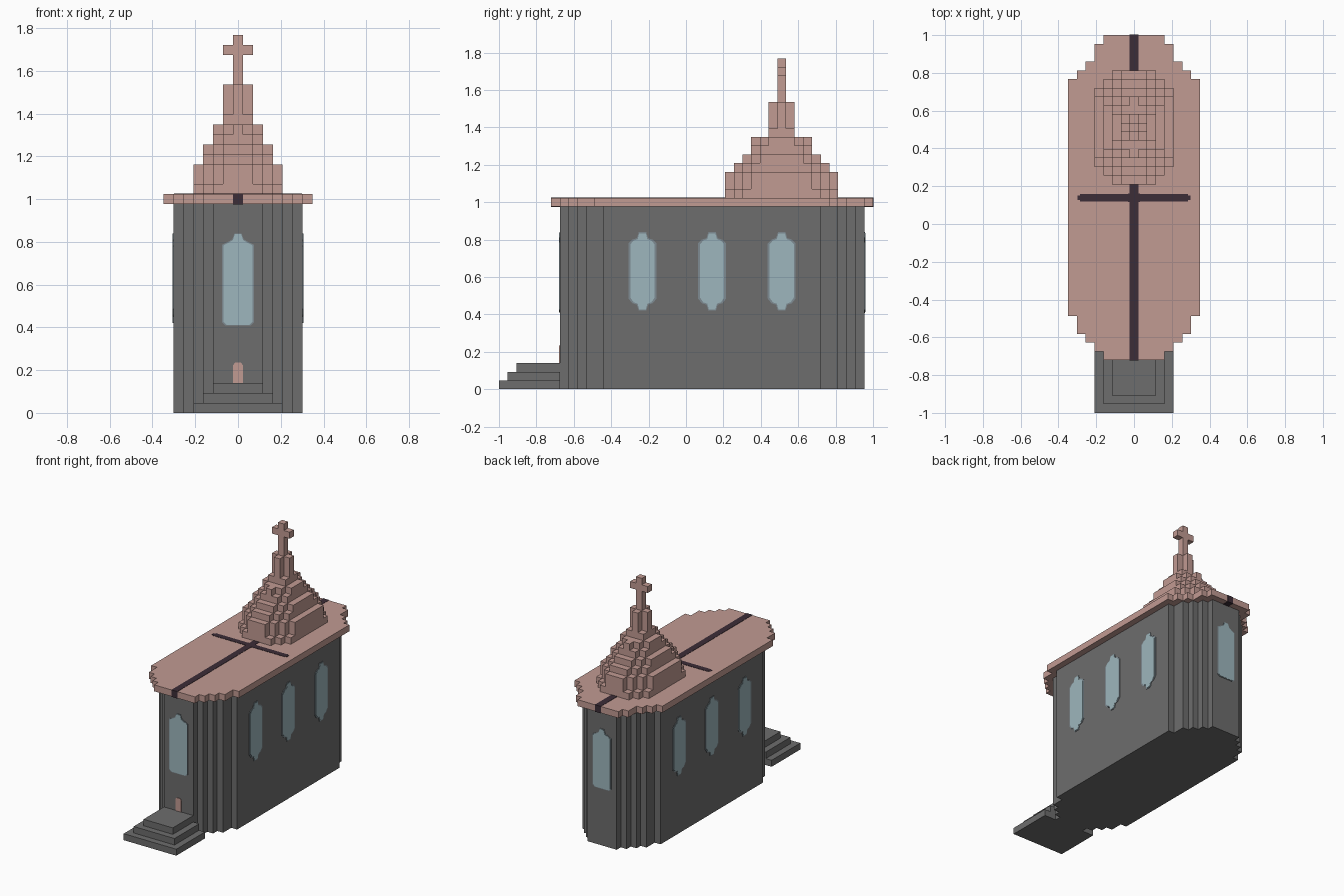
import bpy, bmesh, math

U = 2 / 43          # block size
SPIRE_Y = 32.5      # tower centre, in blocks from the front

cube = bpy.data.objects.get("Cube")
if cube:
    bpy.data.objects.remove(cube, do_unlink=True)


def material(name, rgb):
    m = bpy.data.materials.new(name)
    m.use_nodes = True
    m.diffuse_color = (*rgb, 1)
    m.node_tree.nodes["Principled BSDF"].inputs["Base Color"].default_value = (*rgb, 1)
    return m


STONE = material("grey stone", (0.153, 0.153, 0.153))
PINK = material("pink tile", (0.535, 0.325, 0.29))
DARK = material("dark ridge", (0.045, 0.026, 0.038))
GLASS = material("pale glass", (0.34, 0.47, 0.51))
RIM = material("window rim", (0.21, 0.26, 0.29))


def make(name, bm, mat):
    bmesh.ops.recalc_face_normals(bm, faces=bm.faces)
    mesh = bpy.data.meshes.new(name)
    bm.to_mesh(mesh)
    bm.free()
    mesh.materials.append(mat)
    ob = bpy.data.objects.new(name, mesh)
    bpy.context.collection.objects.link(ob)
    return ob


def extrude(bm, pts, vec):
    face = bm.faces.new([bm.verts.new(p) for p in pts])
    new = bmesh.ops.extrude_face_region(bm, geom=[face], use_keep_orig=True)
    verts = [g for g in new["geom"] if isinstance(g, bmesh.types.BMVert)]
    bmesh.ops.translate(bm, verts=verts, vec=vec)


def prism(bm, rows, z0, z1):
    """Stepped plan, mirrored in x: rows of (half width, y start, y end) in blocks."""
    right = [(w * U, y * U - 1) for w, a, b in rows for y in (a, b)]
    outline = right + [(-x, y) for x, y in reversed(right)]
    extrude(bm, [(x, y, z0 * U) for x, y in outline], (0, 0, (z1 - z0) * U))


def rounded_rows(steps):
    """Rows for a symmetric plan from (half width, half depth) steps, widest first."""
    rows, inner = [(steps[0][0], -steps[0][1], steps[0][1])], steps[0][1]
    for w, d in steps[1:]:
        rows = [(w, -d, -inner)] + rows + [(w, inner, d)]
        inner = d
    return [(w, a + SPIRE_Y, b + SPIRE_Y) for w, a, b in rows]


def box(bm, x0, x1, y0, y1, z0, z1):
    extrude(bm, [(x0, y0, z0), (x1, y0, z0), (x1, y1, z0), (x0, y1, z0)], (0, 0, z1 - z0))


def plate(name, half, mat, x, y, angle, depth, sx=1, sz=1):
    """Thin upright plate from a half outline, mirrored, facing the given way."""
    mid = (half[0][1] + half[-1][1]) / 2
    pts = [(s * sx, mid + (z - mid) * sz) for s, z in half]
    pts += [(-s, z) for s, z in reversed(pts)]
    bm = bmesh.new()
    extrude(bm, [(s, 0, z) for s, z in pts], (0, -depth, 0))
    ob = make(name, bm, mat)
    ob.location = (x, y, 0)
    ob.rotation_euler.z = math.radians(angle)


# Walls with stepped corners
bm = bmesh.new()
prism(bm, [(2.5, 7, 8), (3.5, 8, 9), (4.5, 9, 10), (5.5, 10, 12), (6.5, 12, 37),
           (5.5, 37, 39), (4.5, 39, 40), (3.5, 40, 41), (2.5, 41, 42)], 0, 21)
make("walls", bm, STONE)

# Entrance steps
bm = bmesh.new()
for i in range(3):
    prism(bm, [(4.5 - i, i, 7)], i, i + 1)
make("entrance_steps", bm, STONE)

# Flat overhanging roof
bm = bmesh.new()
prism(bm, [(3.5, 6, 7), (4.5, 7, 8), (5.5, 8, 9), (6.5, 9, 11), (7.5, 11, 38),
           (6.5, 38, 39), (5.5, 39, 40), (4.5, 40, 42), (3.5, 42, 43)], 21, 22)
make("roof", bm, PINK)

# Ridge stripe wrapping over the roof edge, and the painted cross beam
e = 0.002
bm = bmesh.new()
box(bm, -U / 2, U / 2, 6 * U - 1 - e, 1 + e, 21 * U - e, 22 * U + e)
make("ridge_stripe", bm, DARK)
bm = bmesh.new()
cy = 24.5 * U - 1
for hx, hy in ((0.3, 0.012), (0.285, 0.02), (0.033, 0.023), (0.02, 0.033)):
    box(bm, -hx, hx, cy - hy, cy + hy, 22 * U, 22 * U + e)
make("cross_stripe", bm, DARK)

# Stepped tower: bottom, top and plan of each layer
layers = [
    (22, 23, [(4.5, 4.5), (3.5, 5.5), (2.5, 6.5)]),
    (23, 25, [(4.5, 3.5), (3.5, 4.5), (2.5, 5.5), (1.5, 6.5)]),
    (25, 26, [(3.5, 3.5), (2.5, 4.5), (1.5, 5.5)]),
    (26, 27, [(3.5, 2.5), (2.5, 3.5), (1.5, 4.5)]),
    (27, 28, [(2.5, 2.5), (1.5, 3.5)]),
    (28, 29, [(2.5, 1.5), (1.5, 2.5), (0.5, 3.5)]),
    (29, 30, [(1.5, 1.5)]),
    (30, 33, [(1.5, 0.5), (0.5, 1.5)]),
]
bm = bmesh.new()
for z0, z1, steps in layers:
    prism(bm, rounded_rows(steps), z0, z1)
make("tower", bm, PINK)

# Cross on top
bm = bmesh.new()
for w, z0, z1 in ((0.5, 33, 36), (1.5, 36, 37), (0.5, 37, 38)):
    prism(bm, rounded_rows([(w, 0.5)]), z0, z1)
make("top_cross", bm, PINK)

# Side windows
side_half = [(0.02, 0.42), (0.03, 0.452), (0.055, 0.46), (0.075, 0.485),
             (0.075, 0.78), (0.055, 0.8), (0.03, 0.808), (0.02, 0.84)]
for side, label in ((1, "left"), (-1, "right")):
    for i, j in enumerate((16.5, 24.5, 32.5), 1):
        at = (side * 6.5 * U, j * U - 1, side * 90)
        plate(f"{label}_window_rim_{i}", side_half, RIM, *at, 0.003)
        plate(f"{label}_window_glass_{i}", side_half, GLASS, *at, 0.005, 0.86, 0.97)

# Front and back windows
end_half = [(0.055, 0.41), (0.07, 0.425), (0.07, 0.785), (0.045, 0.798),
            (0.025, 0.81), (0.015, 0.838)]
for label, j, angle in (("front", 7, 0), ("back", 42, 180)):
    at = (0, j * U - 1, angle)
    plate(f"{label}_window_rim", end_half, RIM, *at, 0.003, 1.06, 1.01)
    plate(f"{label}_window_glass", end_half, GLASS, *at, 0.005, 0.97, 0.99)

# Small door above the steps
door_half = [(0.023, 3 * U), (0.023, 0.222), (0.014, 0.235)]
plate("door", door_half, PINK, 0, 7 * U - 1, 0, 0.004)
